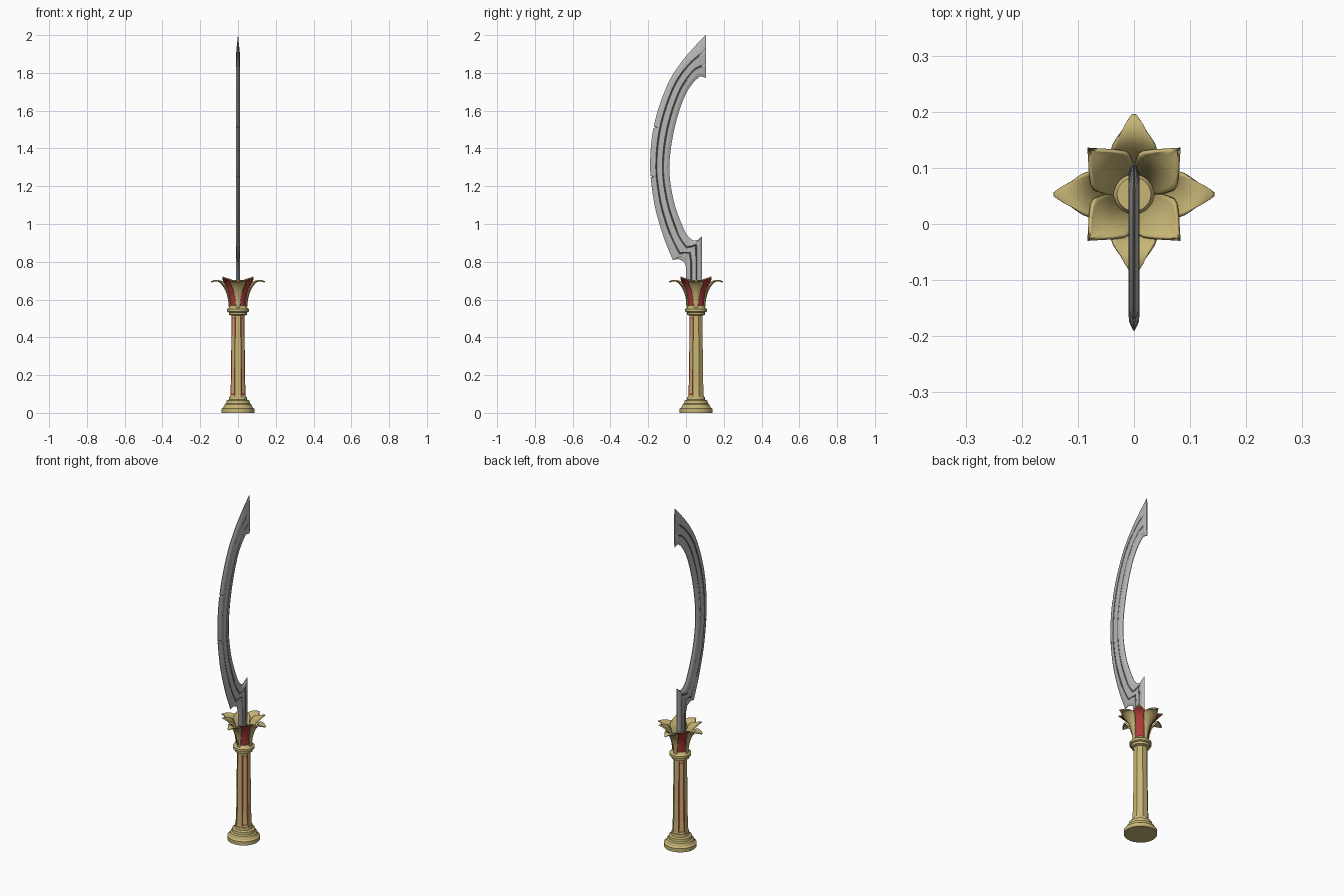
import bpy, bmesh, math
from mathutils import Vector

cube = bpy.data.objects.get("Cube")
if cube:
    bpy.data.objects.remove(cube, do_unlink=True)

AXIS_Y = 0.053  # the handle stands slightly behind the centre


def material(name, rgb, rough=0.6):
    m = bpy.data.materials.new(name)
    m.use_nodes = True
    m.diffuse_color = (*rgb, 1)
    node = m.node_tree.nodes["Principled BSDF"]
    node.inputs["Base Color"].default_value = (*rgb, 1)
    node.inputs["Roughness"].default_value = rough
    return m


gold = material("gold", (0.57, 0.46, 0.18))
red = material("red enamel", (0.42, 0.045, 0.04))
steel = material("steel", (0.48, 0.475, 0.465))
dark_steel = material("dark steel", (0.17, 0.167, 0.162))


def make_object(name, bm, mats, smooth=None):
    mesh = bpy.data.meshes.new(name)
    bm.to_mesh(mesh)
    bm.free()
    for m in mats:
        mesh.materials.append(m)
    ob = bpy.data.objects.new(name, mesh)
    bpy.context.collection.objects.link(ob)
    if smooth:
        bpy.ops.object.select_all(action='DESELECT')
        ob.select_set(True)
        bpy.context.view_layer.objects.active = ob
        bpy.ops.object.shade_smooth_by_angle(angle=math.radians(smooth))
    return ob


def lathe(profile, sides):
    """Closed turned solid around the handle axis; returns bmesh and rows of faces."""
    bm = bmesh.new()
    rings = []
    for r, z in profile:
        angles = [2 * math.pi * (i + 0.5) / sides for i in range(sides)]
        rings.append([bm.verts.new((r * math.cos(a), AXIS_Y + r * math.sin(a), z)) for a in angles])
    rows = [[bm.faces.new((a[i], a[(i + 1) % sides], b[(i + 1) % sides], b[i])) for i in range(sides)]
            for a, b in zip(rings, rings[1:])]
    bm.faces.new(rings[0][::-1])
    bm.faces.new(rings[-1])
    return bm, rows


def spline(points, steps):
    """Catmull-Rom curve through points of any dimension."""
    pts = [Vector(p) for p in points]
    out = []
    for i in range(len(pts) - 1):
        p0, p1, p2, p3 = pts[max(i - 1, 0)], pts[i], pts[i + 1], pts[min(i + 2, len(pts) - 1)]
        for s in range(steps):
            t = s / steps
            out.append(0.5 * (2 * p1 + (p2 - p0) * t + (2 * p0 - 5 * p1 + 4 * p2 - p3) * t ** 2
                              + (3 * p1 - p0 - 3 * p2 + p3) * t ** 3))
    return out + [pts[-1]]


# Turned pommel and collar
turned = {
    "pommel": [(.087, 0), (.087, .022), (.078, .028), (.071, .045), (.063, .05), (.061, .065),
               (.049, .07), (.047, .085)],
    "collar": [(.036, .515), (.048, .52), (.049, .532), (.058, .536), (.058, .55), (.046, .558),
               (.03, .59)],
}
for name, profile in turned.items():
    make_object(name, lathe(profile, 32)[0], [gold], 30)

# Eight-sided grip with a red frame on each diagonal face
bm, rows = lathe([(.046, .08), (.044, .095), (.041, .16), (.039, .3), (.037, .505), (.038, .525)], 8)
for side in (0, 2, 4, 6):
    panel = [row[side] for row in rows[1:-1]]
    frame = bmesh.ops.inset_region(bm, faces=panel, thickness=.0065, depth=0, use_even_offset=True)
    for f in frame["faces"]:
        f.material_index = 1
make_object("grip", bm, [gold, red])


# Petals: a cupped sheet with a coloured panel outside, thickened inward
def petal(name, path, angle, panel):
    bm = bmesh.new()
    out = Vector((math.cos(angle), math.sin(angle), 0))
    side = Vector((-out.y, out.x, 0))
    across = (-1, -.84, -.4, 0, .4, .84, 1)
    rows = []
    for r, z, w in spline(path, 3):
        w = max(w, .0008)
        rows.append([bm.verts.new(out * (r - .35 * w * v * v) + side * (w * v)
                                  + Vector((0, AXIS_Y, z))) for v in across])
    for j, (a, b) in enumerate(zip(rows, rows[1:])):
        for i in range(len(across) - 1):
            f = bm.faces.new((a[i], a[i + 1], b[i + 1], b[i]))
            border = i in (0, len(across) - 2) or j >= len(rows) - 2
            f.material_index = 1 if border else 0
    ob = make_object(name, bm, [panel, gold, gold], 35)
    thick = ob.modifiers.new("thickness", 'SOLIDIFY')
    thick.thickness = .007
    thick.offset = -1
    thick.material_offset = 1
    thick.material_offset_rim = 1


outer = [(.048, .55, .011), (.053, .6, .015), (.068, .65, .026), (.095, .688, .041),
         (.12, .697, .023), (.14, .69, 0)]
inner = [(.04, .55, .027), (.046, .61, .034), (.06, .66, .041), (.082, .694, .043), (.117, .716, 0)]
for k in range(4):
    petal(f"outer_petal_{k + 1}", outer, k * math.pi / 2, gold)
    petal(f"inner_petal_{k + 1}", inner, (k + .5) * math.pi / 2, red)

# Blade stations from root to tip: back edge (y, z), inner edge (y, z), chip depth
root = [(0, .57, .085, .57, 0), (0, .77, .085, .86, 0), (-.01, .8, .085, .935, 0),
        (-.042, .815, .062, .915, 0)]
curve = [(-.07, .81, .04, .912, 0), (-.115, .92, 0, .95, 0), (-.16, 1.07, -.053, 1.08, 0),
         (-.182, 1.2, -.08, 1.2, 0), (-.19, 1.3, -.088, 1.3, 0), (-.185, 1.42, -.08, 1.4, 0),
         (-.168, 1.53, -.062, 1.5, 0), (-.135, 1.645, -.035, 1.6, 0), (-.085, 1.765, 0, 1.69, 0),
         (-.03, 1.85, .04, 1.75, 0), (.01, 1.9, .075, 1.782, 0)]
tip = [(.055, 1.95, .1, 1.776, 0), (.105, 2, .107, 1.773, 0)]
stations = [Vector(p) for p in root] + spline(curve, 3) + [Vector(p) for p in tip]

# Two small chips in the back edge
for chip_z in (1.255, 1.5):
    i = next(n for n, s in enumerate(stations) if s[1] > chip_z)
    a, b = stations[i - 1], stations[i]
    cuts = [a.lerp(b, t) for t in (.35, .5, .65)]
    cuts[1][4] = .011
    stations[i:i] = cuts

# Cross-section: position across the blade and half thickness, with two grooves
section = [(0, .0015), (.15, .0085), (.29, .01), (.335, .007), (.38, .01),
           (.61, .01), (.655, .007), (.7, .01), (.86, .0085), (1, .0015)]
grooves = (2, 3, 5, 6)
bm = bmesh.new()
loops = []
for n, s in enumerate(stations):
    thin = .35 if n == len(stations) - 1 else 1
    back, front = Vector((0, s[0], s[1])), Vector((0, s[2], s[3]))
    half = [(back.lerp(front, t) + Vector((0, s[4] * max(0, 1 - 5 * t), 0)), h * thin)
            for t, h in section]
    loops.append([bm.verts.new(p + Vector((h, 0, 0))) for p, h in half]
                 + [bm.verts.new(p - Vector((h, 0, 0))) for p, h in reversed(half)])
count = len(section) * 2
for n, (a, b) in enumerate(zip(loops, loops[1:])):
    for i in range(count):
        k = (i + 1) % count
        f = bm.faces.new((a[i], a[k], b[k], b[i]))
        strip = i if i < len(section) else count - 2 - i
        if strip in grooves and n < len(loops) - 2:
            f.material_index = 1
bm.faces.new(loops[0][::-1])
bm.faces.new(loops[-1])
bmesh.ops.recalc_face_normals(bm, faces=bm.faces)
make_object("blade", bm, [steel, dark_steel], 15)
